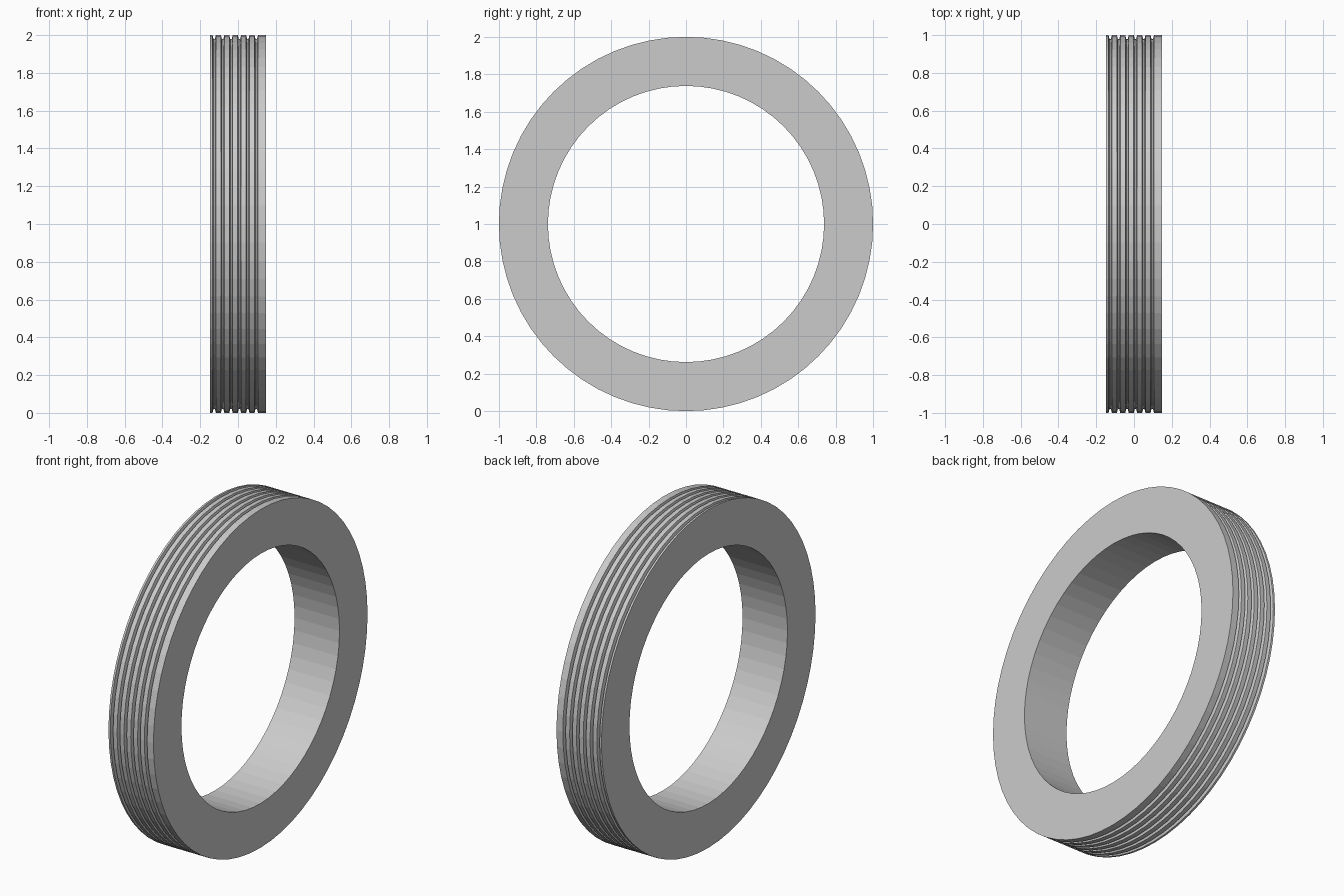
import bpy, bmesh, math

if "Cube" in bpy.data.objects:
    bpy.data.objects.remove(bpy.data.objects["Cube"])

SEGMENTS = 64
OUTER, INNER, HALF = 1.0, 0.738, 0.147
GROOVES = [-0.126 + 0.0445 * i for i in range(6)]
DEPTH, TOP_W, FLOOR_W = 0.02, 0.009, 0.004

# Cross-section (x, radius): bore, then outer wall with six grooves
profile = [(HALF, INNER), (-HALF, INNER), (-HALF, OUTER)]
for g in GROOVES:
    profile += [(g - TOP_W, OUTER), (g - FLOOR_W, OUTER - DEPTH),
                (g + FLOOR_W, OUTER - DEPTH), (g + TOP_W, OUTER)]
profile.append((HALF, OUTER))

# Revolve the section round the x axis
bm = bmesh.new()
rings = []
for s in range(SEGMENTS):
    a = 2 * math.pi * s / SEGMENTS
    rings.append([bm.verts.new((x, r * math.cos(a), 1 + r * math.sin(a)))
                  for x, r in profile])
n = len(profile)
for s in range(SEGMENTS):
    p, q = rings[s], rings[(s + 1) % SEGMENTS]
    for i in range(n):
        j = (i + 1) % n
        bm.faces.new((p[i], p[j], q[j], q[i]))
bmesh.ops.recalc_face_normals(bm, faces=bm.faces)

# Grooved ring
mesh = bpy.data.meshes.new("grooved_ring")
bm.to_mesh(mesh)
bm.free()
ring = bpy.data.objects.new("grooved_ring", mesh)
bpy.context.collection.objects.link(ring)
